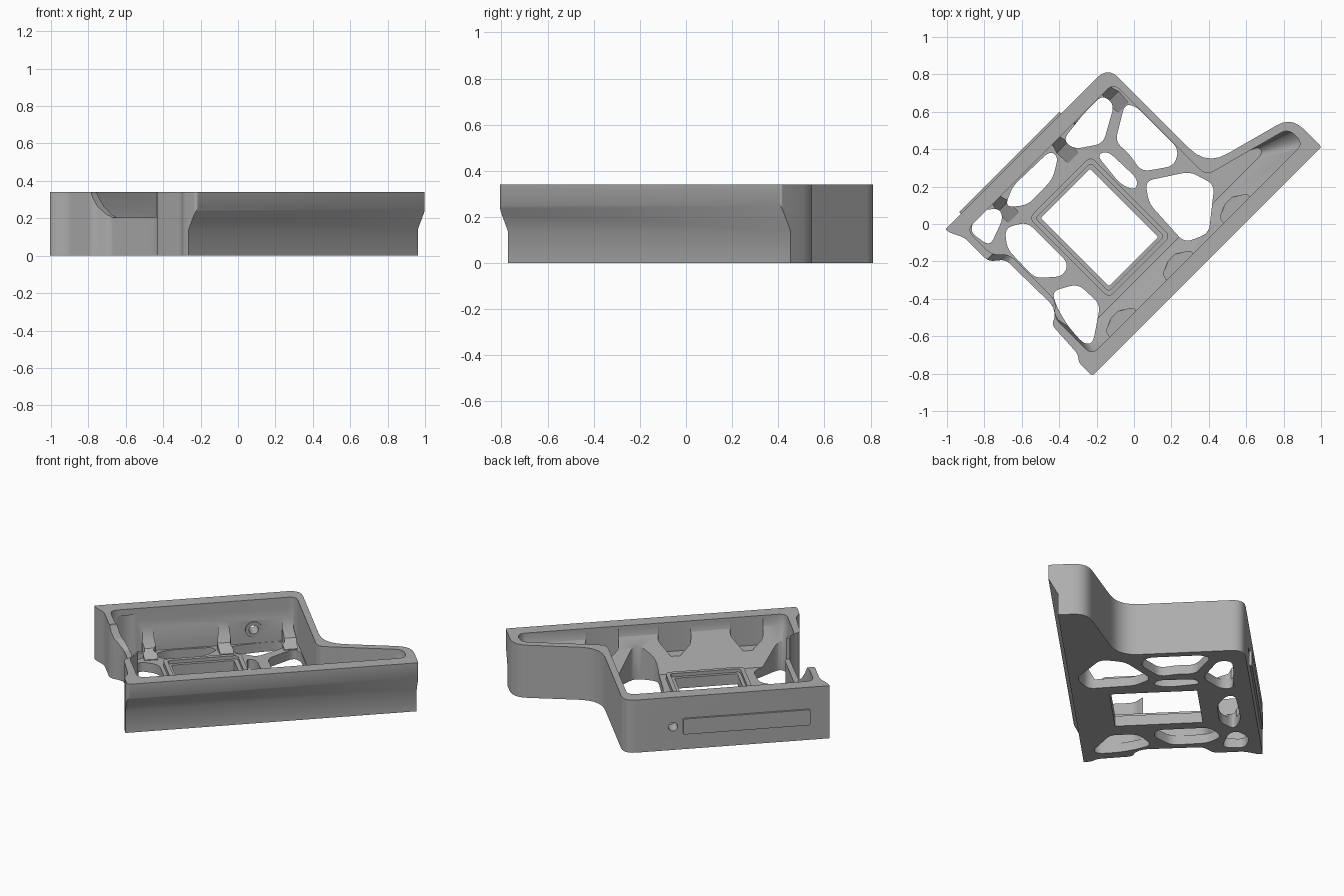
import bpy, bmesh, math
from mathutils import Vector, Matrix

cube = bpy.data.objects.get("Cube")
if cube:
    bpy.data.objects.remove(cube, do_unlink=True)

grey = bpy.data.materials.new("satin_grey")
grey.use_nodes = True
grey.diffuse_color = (0.42, 0.42, 0.42, 1)
grey.node_tree.nodes["Principled BSDF"].inputs["Base Color"].default_value = (0.42, 0.42, 0.42, 1)

TOP, FLOOR = 0.34, 0.06
TURN = Matrix.Rotation(math.radians(45), 4, 'Z')


# ---- helpers: everything is built square to the axes, then turned 45 degrees
def rounded(points, radius, steps=5):
    """Round every corner of a 2D outline; radius may be a list."""
    out = []
    n = len(points)
    for i, p in enumerate(points):
        r = radius[i] if isinstance(radius, list) else radius
        p, a, b = Vector(p), Vector(points[i - 1]), Vector(points[(i + 1) % n])
        pa = p + (a - p).normalized() * min(r, (a - p).length * 0.45)
        pb = p + (b - p).normalized() * min(r, (b - p).length * 0.45)
        for k in range(steps + 1):
            t = k / steps
            out.append(pa * (1 - t) ** 2 + p * 2 * t * (1 - t) + pb * t * t)
    return out


def loft(name, rings):
    """Closed solid through rings of matching 3D points."""
    bm = bmesh.new()
    rows = [[bm.verts.new(p) for p in ring] for ring in rings]
    n = len(rows[0])
    bm.faces.new(rows[0])
    bm.faces.new(rows[-1])
    for low, high in zip(rows, rows[1:]):
        for i in range(n):
            j = (i + 1) % n
            bm.faces.new((low[i], low[j], high[j], high[i]))
    bmesh.ops.recalc_face_normals(bm, faces=bm.faces)
    mesh = bpy.data.meshes.new(name)
    bm.to_mesh(mesh)
    bm.free()
    mesh.materials.append(grey)
    obj = bpy.data.objects.new(name, mesh)
    bpy.context.collection.objects.link(obj)
    return obj


def prism(name, outline, z0, z1):
    return loft(name, [[(p[0], p[1], z) for p in outline] for z in (z0, z1)])


def bar(name, profile, u0, u1):
    """Profile in (v, z) swept along u."""
    return loft(name, [[(u, p[0], p[1]) for p in profile] for u in (u0, u1)])


def disc(name, u, z, r, v0, v1):
    ring = [(u + r * math.cos(math.tau * k / 24), z + r * math.sin(math.tau * k / 24))
            for k in range(24)]
    return loft(name, [[(p[0], v, p[1]) for p in ring] for v in (v0, v1)])


def rect(u0, u1, v0, v1, r=0.02):
    return rounded([(u0, v0), (u1, v0), (u1, v1), (u0, v1)], r)


def combine(obj, other, op='DIFFERENCE'):
    mod = obj.modifiers.new("bool", 'BOOLEAN')
    mod.operation, mod.object, mod.solver = op, other, 'EXACT'
    bpy.context.view_layer.objects.active = obj
    bpy.ops.object.modifier_apply(modifier=mod.name)
    bpy.data.objects.remove(other, do_unlink=True)


# ---- outer block with the angled lobe and stepped short side
outline = [(-0.733, -0.417), (1.0, -0.417), (1.0, -0.19), (0.495, -0.054),
           (0.495, 0.693), (-0.733, 0.693), (-0.728, 0.66), (-0.692, 0.59),
           (-0.692, 0.41), (-0.62, 0.35), (-0.615, 0.0), (-0.645, -0.05),
           (-0.692, -0.07), (-0.704, -0.28), (-0.733, -0.315)]
radii = [0.02, 0.01, 0.09, 0.13, 0.08, 0.006] + [0.03] * 9
body = prism("tray_body", rounded(outline, radii), 0, TOP)

# ---- hollow with a sloped long side and a sloped lobe end
side = [(-0.585, 0.36), (-0.585, 0.0), (-0.655, -0.05)]
corner = [(0.455, -0.09), (0.455, 0.61), (-0.655, 0.61), (-0.655, 0.42)]
low = [(-0.62, -0.22), (0.76, -0.22), (0.76, -0.172)] + corner + side
high = [(-0.655, -0.335), (0.945, -0.335), (0.945, -0.222)] + corner + side
round_low, round_high = rounded(low, 0.05), rounded(high, 0.05)
combine(body, loft("hollow", [[(p.x, p.y, z) for p in ring] for ring, z in
                              ((round_low, FLOOR), (round_high, 0.27), (round_high, 0.4))]))

# ---- undercut along the long outer face, and the dip in the short side
combine(body, bar("undercut", [(-0.6, -0.1), (-0.36, -0.1), (-0.36, 0.14),
                               (-0.417, 0.25), (-0.6, 0.25)], -1, 1.2))
combine(body, bar("dip", [(0, 0.5), (0, 0.205), (0.33, 0.205), (0.36, 0.22),
                          (0.39, 0.26), (0.42, 0.33), (0.43, 0.5)], -0.9, -0.565))

# ---- flared feet where the floor ribs meet the walls
for u in (-0.43, 0.02, 0.4):
    rings = []
    for depth, z, half in ((0.62, 0.24, 0.03), (0.59, 0.15, 0.035),
                           (0.56, 0.1, 0.045), (0.48, 0.065, 0.04)):
        rings.append([(u - half, depth, 0.03), (u + half, depth, 0.03),
                      (u + half, depth, z), (u - half, depth, z)])
    combine(body, loft("rib_foot", rings), 'UNION')

# ---- boss on the far wall
combine(body, disc("boss", 0.2, 0.15, 0.05, 0.58, 0.65), 'UNION')

# ---- raised rim around the square window
combine(body, prism("rim", rect(-0.375, 0.092, -0.185, 0.42, 0.035), 0.02, 0.09), 'UNION')
combine(body, prism("ledge", rect(-0.35, 0.067, -0.16, 0.395), 0.068, 0.2))
combine(body, prism("window", rect(-0.33, 0.043, -0.14, 0.375, 0.008), -0.1, 0.2))

# ---- lightening holes in the floor
holes = [
    [(-.38, .45), (-.26, .6), (-.17, .69), (-.105, .64), (-.165, .43), (-.32, .40)],
    [(-.05, .64), (.01, .63), (.24, .40), (.215, .31), (.04, .28), (-.025, .375), (-.1, .44)],
    [(.06, .23), (.3, .28), (.43, .21), (.4, -.05), (.27, -.1), (.08, .11)],
    [(-.2, .37), (-.14, .39), (.02, .24), (.01, .18), (-.07, .21)],
    [(-.69, .09), (-.65, .2), (-.45, .39), (-.405, .36), (-.435, .24), (-.57, .1)],
    [(-.69, -.02), (-.57, .01), (-.35, -.21), (-.38, -.28), (-.53, -.29), (-.68, -.13)],
    [(-.88, -.04), (-.83, .07), (-.72, .085), (-.70, .03), (-.77, -.12)],
    [(-.44, -.36), (-.3, -.32), (-.18, -.43), (-.22, -.64), (-.27, -.64), (-.35, -.55), (-.41, -.45)],
]
for hole in holes:
    flat = [((x + y) * math.sqrt(0.5), (y - x) * math.sqrt(0.5)) for x, y in hole]
    combine(body, prism("hole", rounded(flat, 0.045), -0.1, 0.3))

# ---- three tapered pockets in the sloped side
for k in range(3):
    u = -0.52 + 0.43 * k
    pocket = [(u, -0.338), (u + 0.2, -0.338), (u + 0.2, -0.315),
              (u + 0.11, -0.255), (u + 0.01, -0.3)]
    combine(body, prism("pocket", rounded(pocket, 0.012), 0.15, 0.32))

# ---- pin hole and raised strip on the far wall
combine(body, disc("pin_hole", 0.2, 0.15, 0.028, 0.5, 0.8))
strip = loft("outer_strip", [[(p.x, v, p.y) for p in rect(-0.615, 0.14, 0.1, 0.2, 0.008)]
                             for v in (0.685, 0.706)])

# ---- turn into place and shade
for obj in (body, strip):
    obj.data.transform(TURN)
    bpy.ops.object.select_all(action='DESELECT')
    obj.select_set(True)
    bpy.context.view_layer.objects.active = obj
    bpy.ops.object.shade_smooth_by_angle(angle=math.radians(30))
